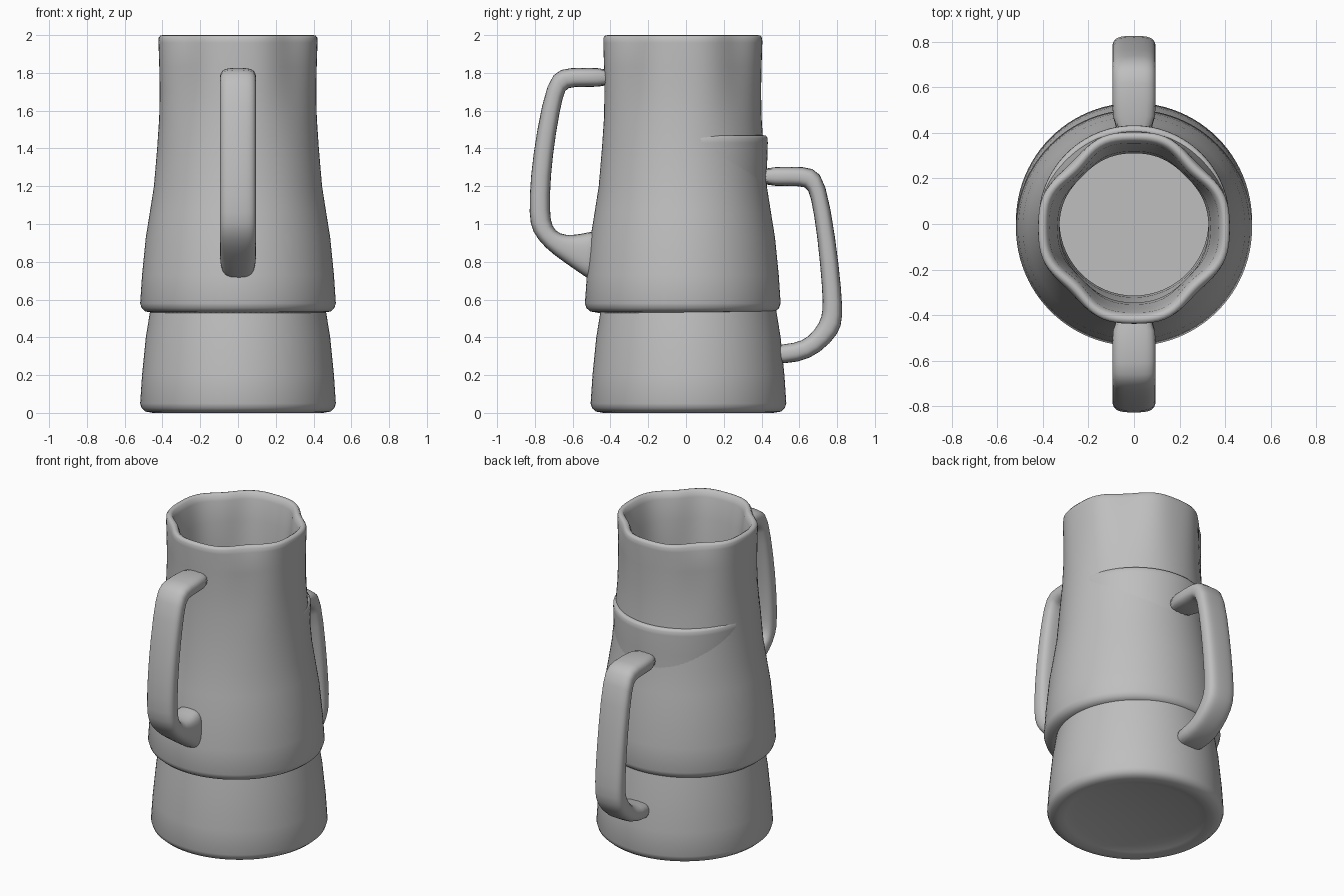
import bpy
import bmesh
from math import cos, sin, pi, radians, copysign

cube = bpy.data.objects.get("Cube")
if cube:
    bpy.data.objects.remove(cube, do_unlink=True)

grey = bpy.data.materials.new("plain grey")
grey.use_nodes = True
colour = (0.52, 0.52, 0.52, 1)
grey.diffuse_color = colour
grey.node_tree.nodes["Principled BSDF"].inputs["Base Color"].default_value = colour


def finish(name, bm, angle=50):
    bmesh.ops.recalc_face_normals(bm, faces=bm.faces)
    mesh = bpy.data.meshes.new(name)
    bm.to_mesh(mesh)
    bm.free()
    mesh.materials.append(grey)
    obj = bpy.data.objects.new(name, mesh)
    bpy.context.collection.objects.link(obj)
    bpy.ops.object.select_all(action="DESELECT")
    obj.select_set(True)
    bpy.context.view_layer.objects.active = obj
    bpy.ops.object.shade_smooth_by_angle(angle=radians(angle))
    return obj


def bridge(bm, rings):
    for a, b in zip(rings, rings[1:]):
        for i in range(len(a)):
            j = (i + 1) % len(a)
            bm.faces.new((a[i], a[j], b[j], b[i]))


# Wall profile shared by both mugs: (radius, height)
OUTER = [(0.36, 0.025), (0.41, 0.01), (0.45, 0), (0.49, 0.007), (0.51, 0.025),
         (0.518, 0.05), (0.508, 0.2), (0.488, 0.4), (0.467, 0.53), (0.445, 0.67),
         (0.428, 0.87), (0.417, 1.03), (0.414, 1.17), (0.416, 1.3), (0.42, 1.43)]
INNER = [(0.419, 1.455), (0.41, 1.468), (0.395, 1.47), (0.382, 1.462), (0.37, 1.43),
         (0.352, 1.3), (0.335, 1.15), (0.327, 1), (0.335, 0.8), (0.36, 0.5),
         (0.385, 0.2), (0.385, 0.1)]


def mug(name, y, z, wavy, segments=96):
    bm = bmesh.new()
    rings = []
    for k, (r, h) in enumerate(OUTER + INNER):
        # the wavy rim fades out down the outside and the inside
        fade = wavy * min(1, max(0, (h - 0.9) / 0.5))
        if k >= len(OUTER):
            fade *= 1.3
        ring = []
        for i in range(segments):
            t = 2 * pi * i / segments
            rad = r + fade * (0.012 * cos(4 * t) - 0.006 * cos(8 * t) - 0.005)
            ring.append(bm.verts.new((rad * cos(t), y + rad * sin(t), z + h)))
        rings.append(ring)
    bridge(bm, rings)
    # underside and inside floor
    for ring, h in ((rings[0], 0.04), (rings[-1], 0.1)):
        centre = bm.verts.new((0, y, z + h))
        for i in range(segments):
            bm.faces.new((ring[i], ring[(i + 1) % segments], centre))
    return finish(name, bm)


def handle(name, inside, outside, half_width=0.096, sides=20):
    """Sweep a rounded section between the inside and outside edges."""
    bm = bmesh.new()
    rings = []
    for (y0, z0), (y1, z1) in zip(inside, outside):
        ring = []
        for i in range(sides):
            t = 2 * pi * i / sides
            u = copysign(abs(cos(t)) ** 0.6, cos(t))
            v = copysign(abs(sin(t)) ** 0.75, sin(t))
            f = (v + 1) / 2
            ring.append(bm.verts.new((half_width * u, y0 + (y1 - y0) * f,
                                      z0 + (z1 - z0) * f)))
        rings.append(ring)
    bridge(bm, rings)
    for ring in (rings[0], rings[-1]):
        bm.faces.new(ring)
    obj = finish(name, bm, 80)
    smooth = obj.modifiers.new("smooth", "SUBSURF")
    smooth.levels = smooth.render_levels = 1
    return obj


# Stacked mugs, facing opposite ways
mug("lower_mug", 0.013, 0, 0)
mug("upper_mug", -0.017, 0.53, 1)

# Front handle with a flared foot
handle("front_handle",
       [(-0.38, 1.725), (-0.55, 1.725), (-0.63, 1.725), (-0.65, 1.69), (-0.69, 1.48),
        (-0.718, 1.25), (-0.722, 1.06), (-0.71, 0.985), (-0.67, 0.945), (-0.6, 0.94),
        (-0.52, 0.955), (-0.43, 0.98)],
       [(-0.38, 1.827), (-0.55, 1.827), (-0.67, 1.827), (-0.735, 1.76), (-0.79, 1.5),
        (-0.825, 1.25), (-0.832, 1.04), (-0.815, 0.96), (-0.75, 0.875), (-0.65, 0.8),
        (-0.54, 0.725), (-0.45, 0.66)])

# Back handle
handle("back_handle",
       [(0.38, 1.2), (0.56, 1.2), (0.635, 1.2), (0.66, 1.16), (0.697, 0.93),
        (0.722, 0.65), (0.725, 0.54), (0.71, 0.48), (0.65, 0.4), (0.58, 0.367),
        (0.44, 0.36)],
       [(0.38, 1.303), (0.56, 1.303), (0.68, 1.303), (0.74, 1.23), (0.792, 0.93),
        (0.825, 0.64), (0.83, 0.5), (0.812, 0.42), (0.71, 0.315), (0.6, 0.265),
        (0.44, 0.255)])
